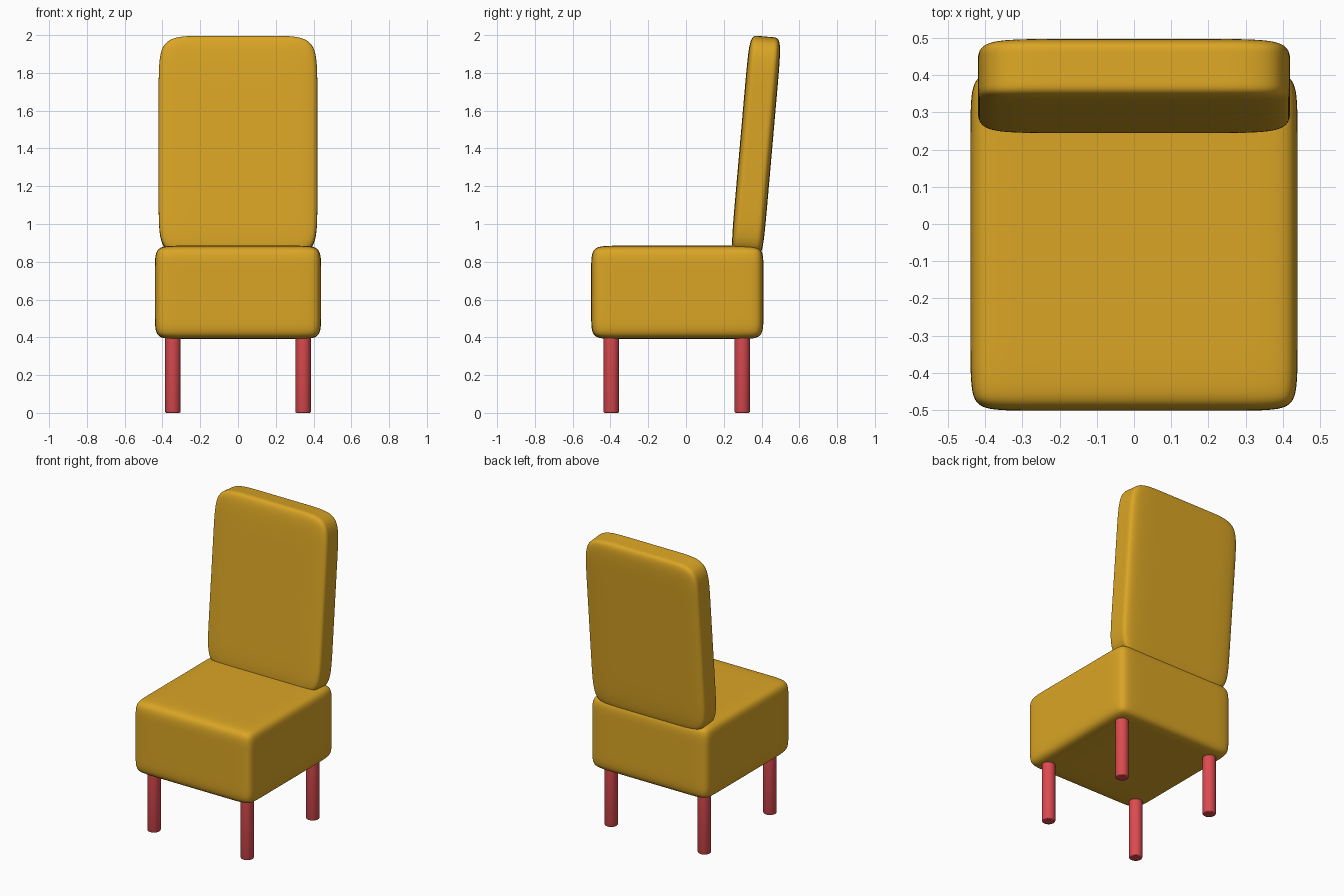
import bpy, bmesh, math
from mathutils import Vector

if "Cube" in bpy.data.objects:
    bpy.data.objects.remove(bpy.data.objects["Cube"])


def material(name, rgb):
    m = bpy.data.materials.new(name)
    m.diffuse_color = (*rgb, 1)
    m.use_nodes = True
    m.node_tree.nodes["Principled BSDF"].inputs["Base Color"].default_value = m.diffuse_color
    return m


gold = material("mustard fabric", (0.70, 0.376, 0.018))
red = material("red legs", (0.716, 0.07, 0.08))


def add_object(name, bm, mat):
    me = bpy.data.meshes.new(name)
    bm.to_mesh(me)
    bm.free()
    me.materials.append(mat)
    ob = bpy.data.objects.new(name, me)
    bpy.context.collection.objects.link(ob)
    return ob


def cushion(name, size, loops, loc, tilt=0):
    """Box with support loops near every edge, softened by subdivision."""
    bm = bmesh.new()
    bmesh.ops.create_cube(bm, size=1)
    bmesh.ops.scale(bm, vec=Vector(size), verts=bm.verts)
    for axis in range(3):
        no = Vector((0, 0, 0))
        no[axis] = 1
        for s in (-1, 1):
            bmesh.ops.bisect_plane(bm, geom=bm.verts[:] + bm.edges[:] + bm.faces[:],
                                   plane_co=no * s * (size[axis] / 2 - loops[axis]), plane_no=no)
    for f in bm.faces:
        f.smooth = True
    ob = add_object(name, bm, gold)
    ob.location = loc
    ob.rotation_euler.x = tilt
    sub = ob.modifiers.new("soft", 'SUBSURF')
    sub.levels = sub.render_levels = 4
    return ob


# Upholstery
cushion("seat", (0.88, 0.912, 0.495), (0.12, 0.12, 0.11), (0, -0.046, 0.638))
cushion("backrest", (0.84, 0.172, 1.165), (0.22, 0.045, 0.24),
        (0, 0.371, 1.412), math.radians(-5))

# Four round legs
for yname, y in (("front", -0.395), ("back", 0.298)):
    for xname, x in (("left", -0.345), ("right", 0.345)):
        bm = bmesh.new()
        bmesh.ops.create_cone(bm, cap_ends=True, segments=32, radius1=0.041, radius2=0.041, depth=0.44)
        rim = [e for e in bm.edges if all(v.co.z < 0 for v in e.verts)]
        bmesh.ops.bevel(bm, geom=rim, offset=0.007, segments=2, affect='EDGES', profile=0.5)
        for f in bm.faces:
            f.smooth = abs(f.normal.z) < 0.95
        leg = add_object(f"{yname}_{xname}_leg", bm, red)
        leg.location = (x, y, 0.22)
